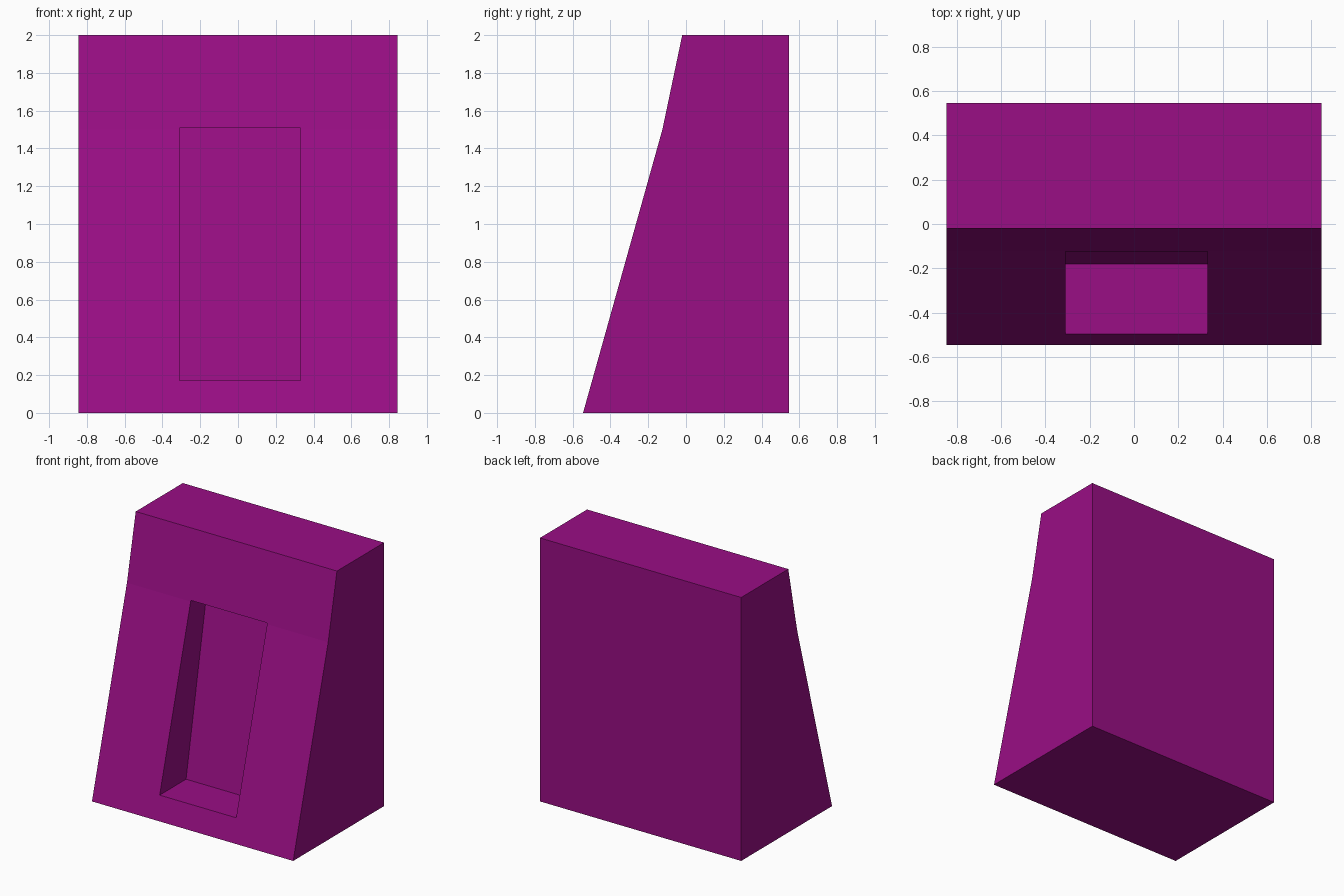
import bpy
import bmesh

default_cube = bpy.data.objects.get("Cube")
if default_cube:
    bpy.data.objects.remove(default_cube, do_unlink=True)

purple = bpy.data.materials.new("purple")
purple.use_nodes = True
color = (0.32, 0.0044, 0.232, 1)
purple.diffuse_color = color
purple.node_tree.nodes["Principled BSDF"].inputs["Base Color"].default_value = color


def prism(name, profile, x_min, x_max):
    """Extrude a (y, z) side profile along x."""
    bm = bmesh.new()
    side = bm.faces.new([bm.verts.new((x_min, y, z)) for y, z in profile])
    new = bmesh.ops.extrude_face_region(bm, geom=[side])["geom"]
    verts = [v for v in new if isinstance(v, bmesh.types.BMVert)]
    bmesh.ops.translate(bm, verts=verts, vec=(x_max - x_min, 0, 0))
    bmesh.ops.recalc_face_normals(bm, faces=bm.faces)
    mesh = bpy.data.meshes.new(name)
    bm.to_mesh(mesh)
    bm.free()
    mesh.materials.append(purple)
    obj = bpy.data.objects.new(name, mesh)
    bpy.context.collection.objects.link(obj)
    return obj


# Wedge-shaped block with a bend in its sloping front
block = prism("block", [(-0.545, 0), (0.545, 0), (0.545, 2),
                        (-0.02, 2), (-0.125, 1.5)], -0.845, 0.845)

# Front niche with a flat floor and a leaning back wall
cutter = prism("niche_cutter", [(-0.8, 0.172), (-0.18, 0.172),
                                (0.07, 1.508), (-0.8, 1.508)], -0.31, 0.332)
cutter.hide_render = True

cut = block.modifiers.new("niche", "BOOLEAN")
cut.operation = "DIFFERENCE"
cut.solver = "EXACT"
cut.object = cutter

# Bake the cut and discard the cutter
bpy.context.view_layer.update()
depsgraph = bpy.context.evaluated_depsgraph_get()
carved = bpy.data.meshes.new_from_object(block.evaluated_get(depsgraph))
block.modifiers.clear()
block.data = carved
bpy.data.objects.remove(cutter, do_unlink=True)
